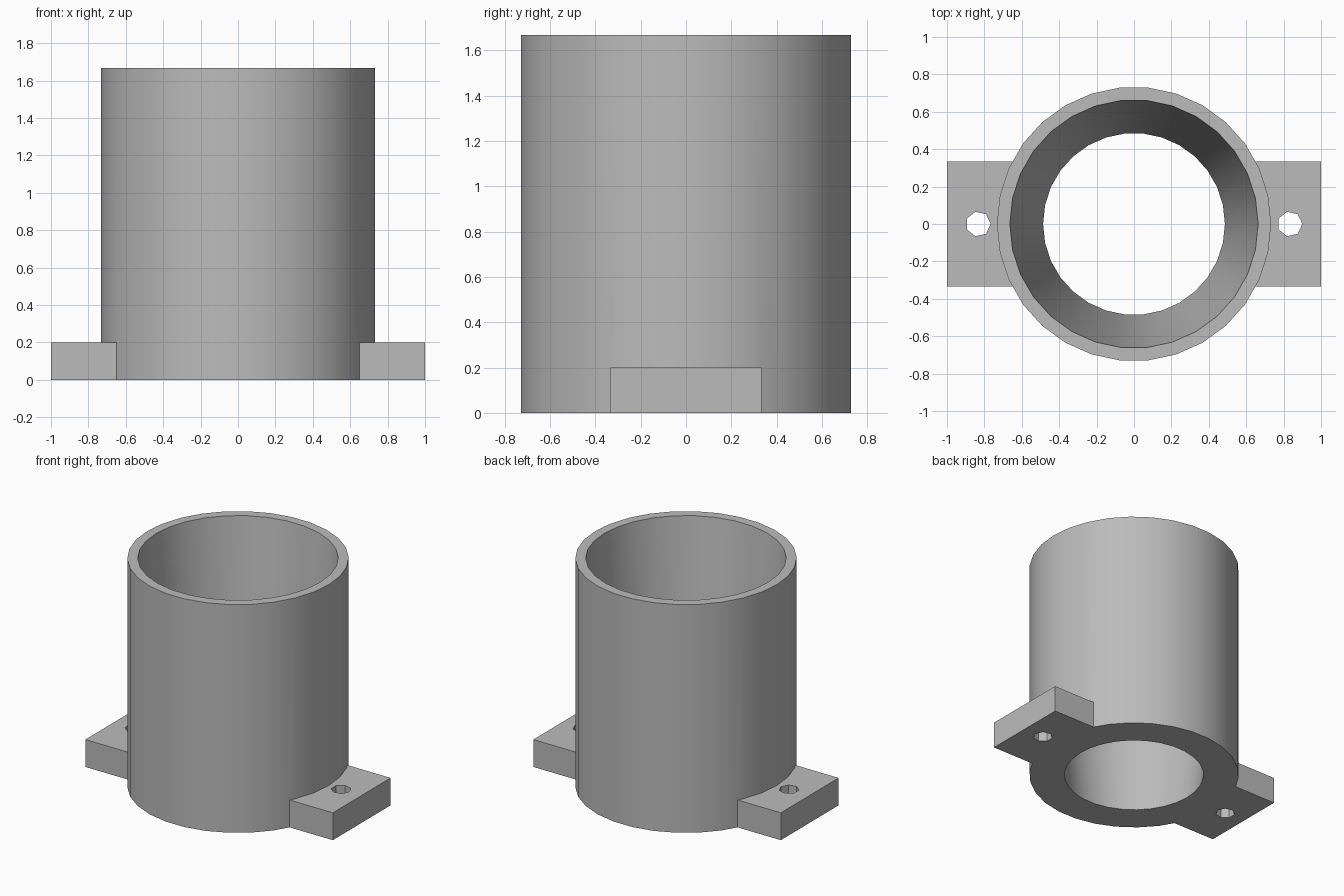
import bpy
import math

HEIGHT = 1.667
OUTER_R = 0.733
EPS = 0.02

start_cube = bpy.data.objects.get("Cube")
if start_cube:
    bpy.data.objects.remove(start_cube, do_unlink=True)

grey = bpy.data.materials.new("plain grey")
grey.use_nodes = True
GREY = (0.5, 0.5, 0.5, 1)
grey.diffuse_color = GREY
grey.node_tree.nodes["Principled BSDF"].inputs["Base Color"].default_value = GREY


def cone(name, sides, r_low, r_high, z0, z1, x=0):
    """Upright prism or cone with a corner pointing along +x."""
    bpy.ops.mesh.primitive_cone_add(
        vertices=sides, radius1=r_low, radius2=r_high, depth=z1 - z0,
        location=(x, 0, (z0 + z1) / 2), rotation=(0, 0, -math.pi / 2))
    obj = bpy.context.object
    obj.name = name
    return obj


def combine(target, tool, operation):
    """Apply a boolean to the target and discard the tool."""
    mod = target.modifiers.new(operation.lower(), "BOOLEAN")
    mod.operation = operation
    mod.solver = "EXACT"
    mod.object = tool
    bpy.ops.object.select_all(action="DESELECT")
    bpy.context.view_layer.objects.active = target
    target.select_set(True)
    bpy.ops.object.modifier_apply(modifier=mod.name)
    bpy.data.objects.remove(tool, do_unlink=True)


# Round outer sleeve
sleeve = cone("flanged_sleeve", 30, OUTER_R, OUTER_R, 0, HEIGHT)

# Mounting plate crossing the base
bpy.ops.mesh.primitive_cube_add(size=1, location=(0, 0, 0.1))
plate = bpy.context.object
plate.name = "mounting_plate"
plate.scale = (2, 0.667, 0.2)
bpy.ops.object.transform_apply(location=False, rotation=False, scale=True)
combine(sleeve, plate, "UNION")

# Tapered bore, narrow at the bottom
bore = cone("bore_cutter", 30, 0.484, 0.666, -EPS, HEIGHT + EPS)
combine(sleeve, bore, "DIFFERENCE")

# Screw hole in each tab
for side in (-1, 1):
    hole = cone("screw_hole_cutter", 7, 0.067, 0.067, -EPS, 0.2 + EPS, side * 0.833)
    combine(sleeve, hole, "DIFFERENCE")

# Single finish, smooth round walls with crisp rims
sleeve.data.materials.clear()
sleeve.data.materials.append(grey)
bpy.ops.object.select_all(action="DESELECT")
bpy.context.view_layer.objects.active = sleeve
sleeve.select_set(True)
bpy.ops.object.shade_smooth_by_angle(angle=math.radians(30))
